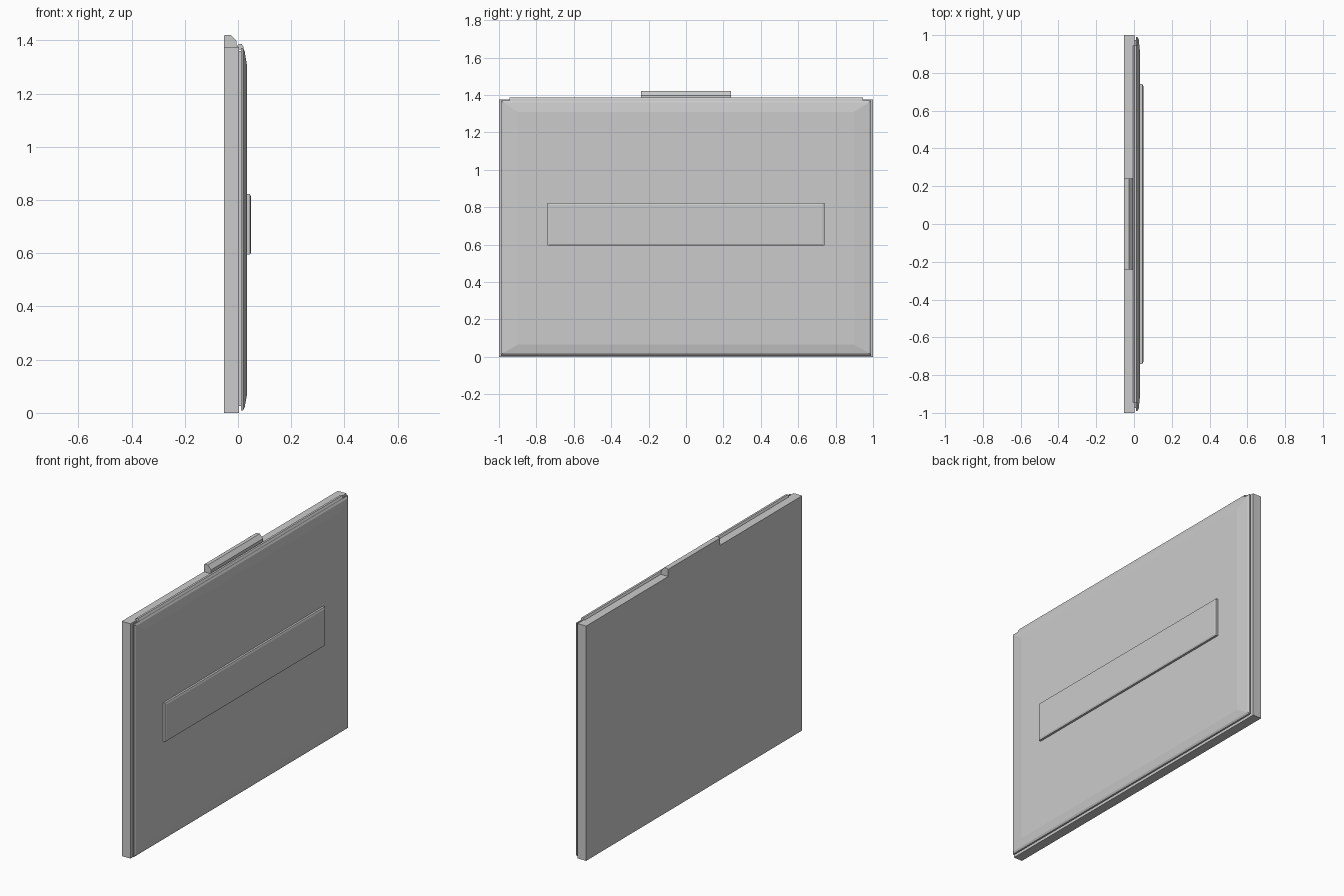
import bpy, bmesh

if "Cube" in bpy.data.objects:
    bpy.data.objects.remove(bpy.data.objects["Cube"])


def finish(name, bm):
    bmesh.ops.recalc_face_normals(bm, faces=bm.faces)
    mesh = bpy.data.meshes.new(name)
    bm.to_mesh(mesh)
    bm.free()
    obj = bpy.data.objects.new(name, mesh)
    bpy.context.collection.objects.link(obj)
    return obj


def rect_loft(name, rings):
    """Closed solid through rectangles; each ring is (x, half_y, z_low, z_high)."""
    bm = bmesh.new()
    loops = [[bm.verts.new((x, y, z)) for y, z in
              ((-hy, lo), (hy, lo), (hy, hi), (-hy, hi))]
             for x, hy, lo, hi in rings]
    for a, b in zip(loops, loops[1:]):
        for i in range(4):
            j = (i + 1) % 4
            bm.faces.new((a[i], a[j], b[j], b[i]))
    bm.faces.new(loops[0])
    bm.faces.new(loops[-1])
    return finish(name, bm)


def extrude_y(name, profile, half_y):
    """Extrude an xz profile symmetrically along y."""
    bm = bmesh.new()
    ends = [[bm.verts.new((x, y, z)) for x, z in profile] for y in (-half_y, half_y)]
    n = len(profile)
    for i in range(n):
        j = (i + 1) % n
        bm.faces.new((ends[0][i], ends[0][j], ends[1][j], ends[1][i]))
    for end in ends:
        bm.faces.new(end)
    return finish(name, bm)


# Flat backing slab
rect_loft("back_slab", [(-0.053, 1.0, 0, 1.375), (0.003, 1.0, 0, 1.375)])

# Recessed seam between slab and front panel
rect_loft("seam_core", [(0.002, 0.975, 0.025, 1.36), (0.013, 0.975, 0.025, 1.36)])

# Front panel with stepped edge and a shallow wide bevel
rect_loft("front_panel", [
    (0.011, 0.985, 0.014, 1.366),
    (0.012, 0.990, 0.008, 1.371),
    (0.019, 0.990, 0.010, 1.371),
    (0.025, 0.978, 0.020, 1.360),
    (0.033, 0.900, 0.065, 1.310),
])

# Narrow hinge strip along the top edge
extrude_y("top_strip", [(-0.004, 1.365), (-0.004, 1.377), (0.002, 1.387),
                        (0.014, 1.387), (0.020, 1.376), (0.020, 1.365)], 0.945)

# Raised rectangular plate with chamfered rim
rect_loft("raised_plate", [
    (0.030, 0.740, 0.595, 0.822),
    (0.045, 0.740, 0.595, 0.822),
    (0.049, 0.730, 0.603, 0.812),
])

# Small grip on the top edge
extrude_y("top_grip", [(-0.053, 1.370), (-0.053, 1.417), (-0.047, 1.421),
                       (-0.027, 1.421), (-0.006, 1.398), (-0.006, 1.370)], 0.24)
